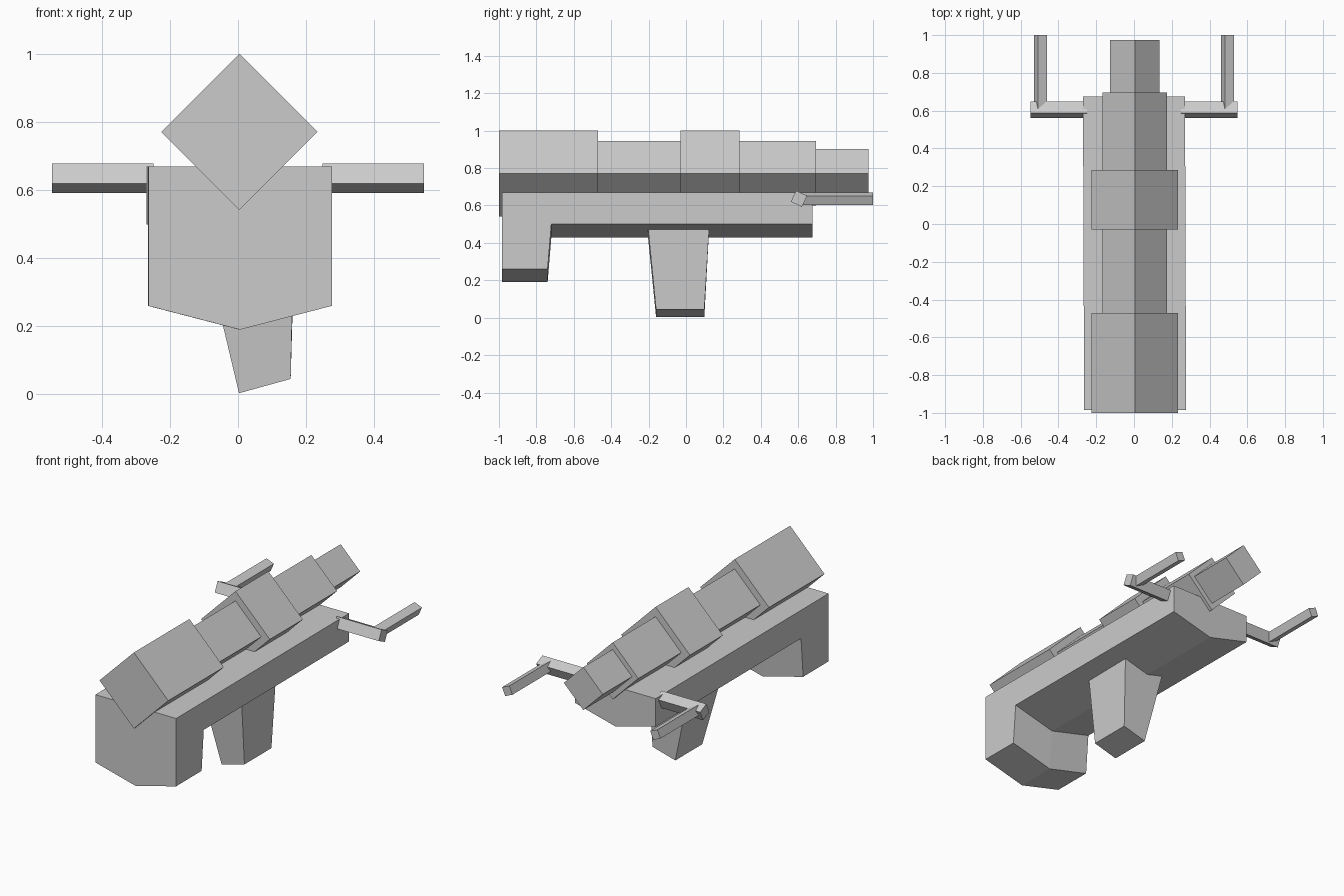
import bpy
import bmesh
import math

cube = bpy.data.objects.get("Cube")
if cube:
    bpy.data.objects.remove(cube, do_unlink=True)

grey = bpy.data.materials.new("plain grey")
grey.use_nodes = True
grey.diffuse_color = (0.6, 0.6, 0.6, 1)
shader = next(n for n in grey.node_tree.nodes if n.type == 'BSDF_PRINCIPLED')
shader.inputs["Base Color"].default_value = grey.diffuse_color


def loft(name, rings):
    """Join equal-sized rings of points into a closed, flat-shaded solid."""
    bm = bmesh.new()
    rows = [[bm.verts.new(p) for p in ring] for ring in rings]
    n = len(rows[0])
    for a, b in zip(rows, rows[1:]):
        for i in range(n):
            j = (i + 1) % n
            bm.faces.new((a[i], a[j], b[j], b[i]))
    bm.faces.new(rows[0])
    bm.faces.new(rows[-1])
    bmesh.ops.remove_doubles(bm, verts=bm.verts[:], dist=0.0005)
    bmesh.ops.recalc_face_normals(bm, faces=bm.faces[:])
    mesh = bpy.data.meshes.new(name)
    bm.to_mesh(mesh)
    bm.free()
    mesh.materials.append(grey)
    obj = bpy.data.objects.new(name, mesh)
    bpy.context.collection.objects.link(obj)
    return obj


def square(u, v, radius, angle):
    """Corners of a square turned by angle degrees."""
    return [(u + radius * math.cos(math.radians(angle + 90 * k)),
             v + radius * math.sin(math.radians(angle + 90 * k))) for k in range(4)]


# Body: five-sided section, stepping down to a deep block at the front
def body_ring(mid, y_top, y_low, z_side, z_keel):
    half, top = 0.27, 0.67
    return [(mid - half, y_top, top), (mid - half, y_low, z_side),
            (mid, y_low, z_keel), (mid + half, y_low, z_side),
            (mid + half, y_top, top)]


loft("body", [
    body_ring(0.006, -0.985, -0.985, 0.26, 0.19),
    body_ring(0.005, -0.72, -0.74, 0.26, 0.19),
    body_ring(0.005, -0.72, -0.72, 0.50, 0.43),
    body_ring(0, 0.675, 0.675, 0.50, 0.43),
])

# Barrel: stepped diamond sections lying along the top
sections = [("front", -1.0, -0.47, 0.23), ("front_neck", -0.47, -0.03, 0.172),
            ("middle", -0.03, 0.285, 0.23), ("rear_neck", 0.285, 0.695, 0.172),
            ("tail", 0.695, 0.975, 0.13)]
for part, y0, y1, radius in sections:
    loft("barrel_" + part, [[(x, y, z) for x, z in square(0.004, 0.772, radius, 0)]
                            for y in (y0, y1)])

# Leg: tapered, with a slanted foot
loft("leg", [
    [(-0.115, -0.21, 0.5), (0.165, -0.205, 0.5),
     (0.168, 0.125, 0.5), (-0.115, 0.125, 0.5)],
    [(0.003, -0.16, 0.003), (0.155, -0.16, 0.045),
     (0.155, 0.098, 0.045), (0.003, 0.098, 0.003)],
])

# Arms: tilted bars reaching sideways, each carrying a rod pointing back
for side, s in (("left", 1), ("right", -1)):
    loft(side + "_arm", [[(s * x, y, z) for y, z in square(0.604, 0.636, 0.046, 20)]
                         for x in (0.248, 0.548)])
    loft(side + "_rod", [[(x, y, z) for x, z in square(s * 0.495, 0.636, 0.037, 22)]
                         for y in (0.605, 1.0)])
